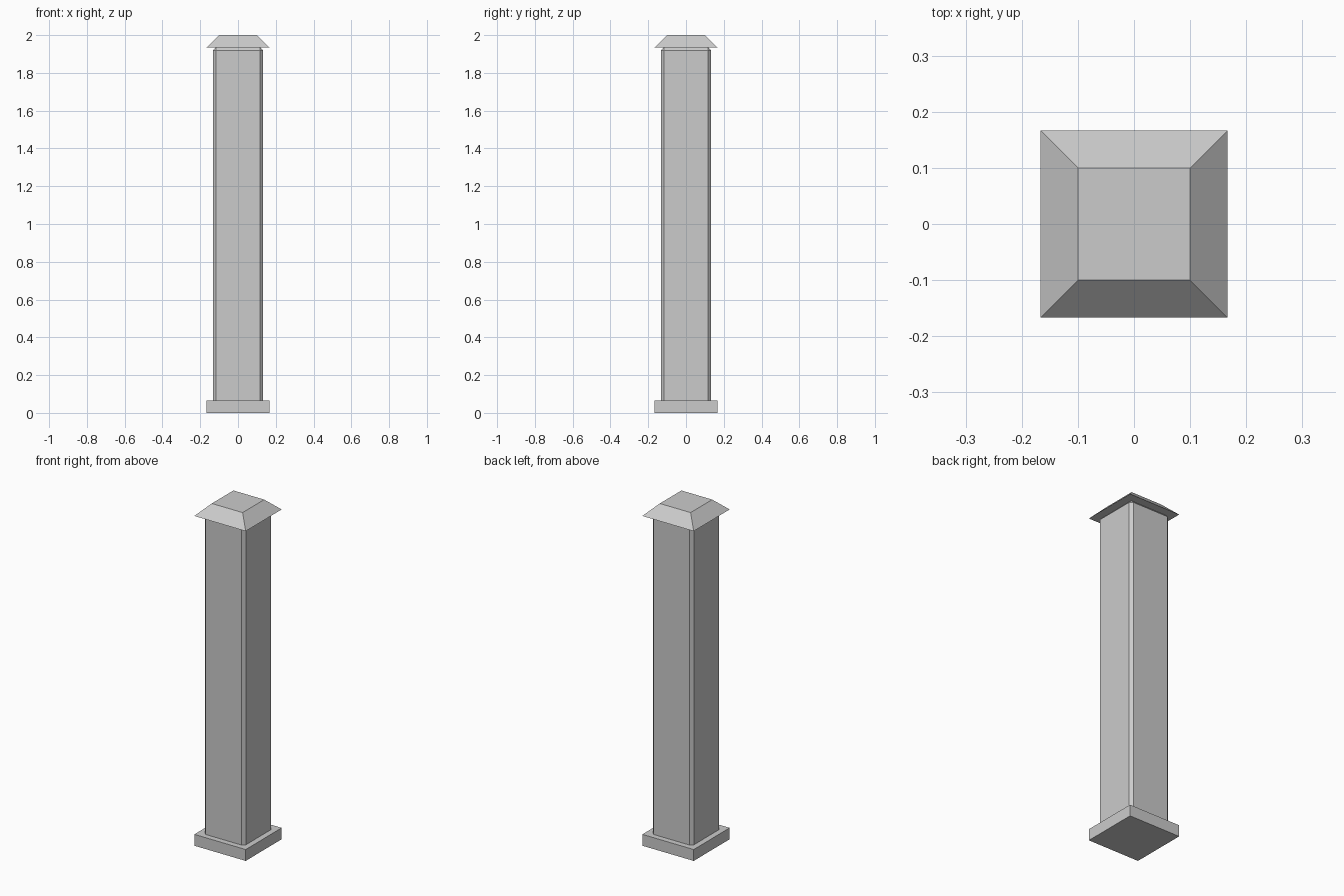
import bpy
import bmesh
from mathutils import Vector

if "Cube" in bpy.data.objects:
    bpy.data.objects.remove(bpy.data.objects["Cube"])


def make_block(name, half, z0, z1, top_half=None, bevel=0.0):
    """Square block, optionally tapered to top_half or chamfered on all edges."""
    bm = bmesh.new()
    bmesh.ops.create_cube(bm, size=2)
    for v in bm.verts:
        top = v.co.z > 0
        h = top_half if (top and top_half) else half
        v.co = Vector((v.co.x * h, v.co.y * h, z1 if top else z0))
    if bevel:
        bmesh.ops.bevel(bm, geom=bm.edges[:], offset=bevel, segments=1,
                        affect='EDGES', profile=0.5)
    bmesh.ops.recalc_face_normals(bm, faces=bm.faces[:])
    mesh = bpy.data.meshes.new(name)
    bm.to_mesh(mesh)
    bm.free()
    obj = bpy.data.objects.new(name, mesh)
    bpy.context.collection.objects.link(obj)
    return obj


# Square plinth
make_block("base", 0.1667, 0.0, 0.0667)
# Chamfered shaft, its lower chamfer sunk into the plinth
make_block("shaft", 0.1333, 0.05, 1.9345, bevel=0.0167)
# Sloped cap with flat top
make_block("cap", 0.1667, 1.9345, 2.0, top_half=0.1)
